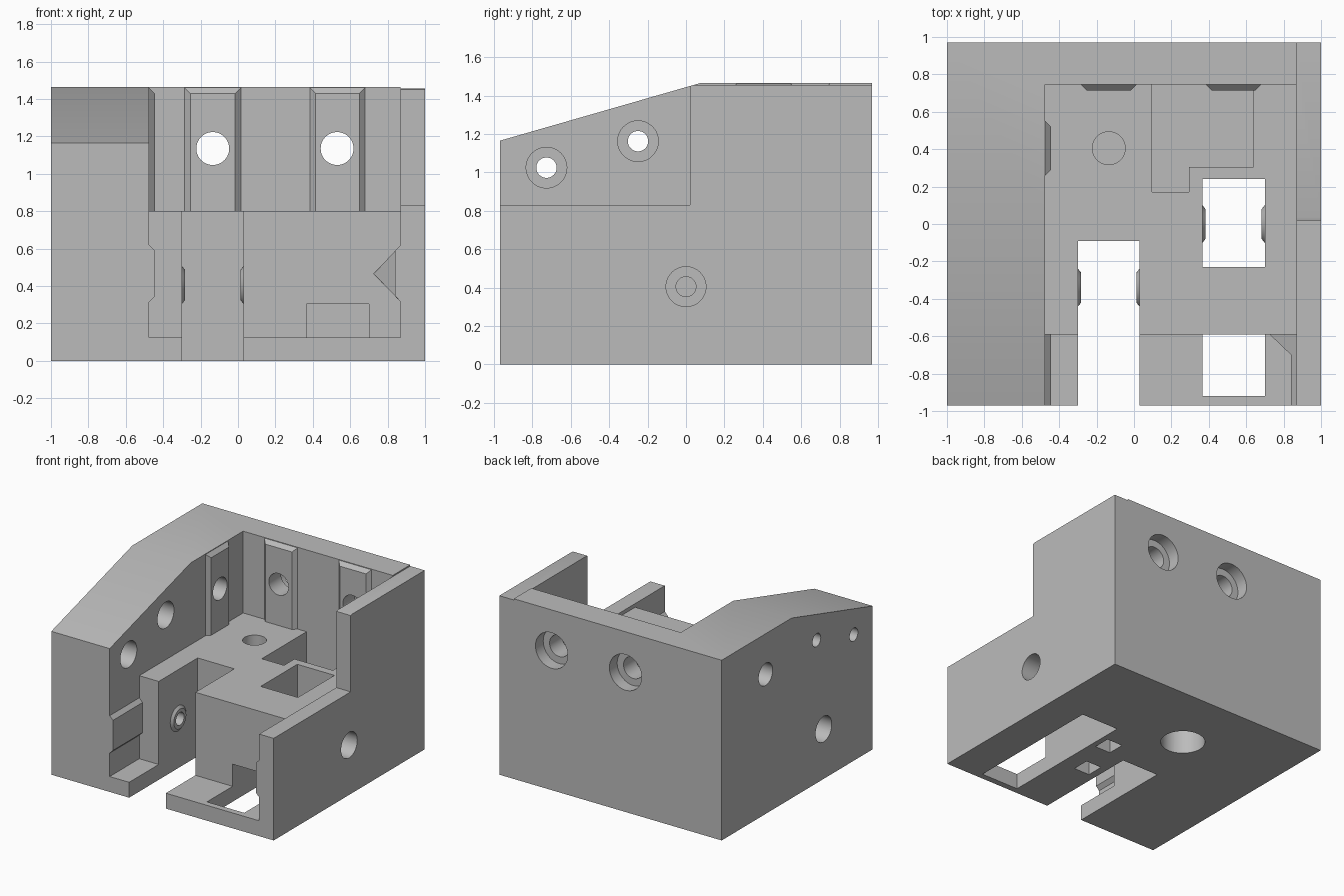
import bpy, bmesh
from math import pi, radians
from mathutils import Matrix, Vector

if "Cube" in bpy.data.objects:
    bpy.data.objects.remove(bpy.data.objects["Cube"], do_unlink=True)

grey = bpy.data.materials.new("plain_grey")
grey.use_nodes = True
grey.diffuse_color = (0.5, 0.5, 0.5, 1)
grey.node_tree.nodes["Principled BSDF"].inputs["Base Color"].default_value = (0.5, 0.5, 0.5, 1)


def make(name, bm):
    bmesh.ops.recalc_face_normals(bm, faces=bm.faces)
    mesh = bpy.data.meshes.new(name)
    bm.to_mesh(mesh)
    bm.free()
    obj = bpy.data.objects.new(name, mesh)
    bpy.context.collection.objects.link(obj)
    mesh.materials.append(grey)
    return obj


def box(x0, x1, y0, y1, z0, z1, name="cutter"):
    bm = bmesh.new()
    size = Matrix.Diagonal((x1 - x0, y1 - y0, z1 - z0, 1))
    mid = Matrix.Translation(((x0 + x1) / 2, (y0 + y1) / 2, (z0 + z1) / 2))
    bmesh.ops.create_cube(bm, size=1, matrix=mid @ size)
    return make(name, bm)


def prism(points, push, name="cutter"):
    """Extrude a flat 3D polygon along a vector."""
    bm = bmesh.new()
    face = bm.faces.new([bm.verts.new(p) for p in points])
    new = bmesh.ops.extrude_face_region(bm, geom=[face], use_keep_orig=True)["geom"]
    bmesh.ops.translate(bm, vec=push, verts=[v for v in new if isinstance(v, bmesh.types.BMVert)])
    return make(name, bm)


def hull(points, name="pad"):
    bm = bmesh.new()
    for p in points:
        bm.verts.new(p)
    bmesh.ops.convex_hull(bm, input=bm.verts)
    return make(name, bm)


TURN = {"x": Matrix.Rotation(pi / 2, 4, "Y"), "y": Matrix.Rotation(-pi / 2, 4, "X"), "z": Matrix()}


def rod(axis, centre, a, b, r1, r2=None, name="cutter"):
    """Cylinder or cone along an axis from a to b."""
    pos = Vector(centre)
    setattr(pos, axis, (a + b) / 2)
    bm = bmesh.new()
    bmesh.ops.create_cone(bm, cap_ends=True, segments=48, radius1=r1, radius2=r2 or r1,
                          depth=b - a, matrix=Matrix.Translation(pos) @ TURN[axis])
    return make(name, bm)


body = box(-1, 1, -0.97, 0.97, 0, 1.465, "bracket_body")


def combine(other, operation="DIFFERENCE"):
    mod = body.modifiers.new("combine", "BOOLEAN")
    mod.operation = operation
    mod.solver = "EXACT"
    mod.object = other
    bpy.context.view_layer.objects.active = body
    bpy.ops.object.modifier_apply(modifier=mod.name)
    bpy.data.objects.remove(other, do_unlink=True)


# Outer shape: right wall top, sloping front, lowered right wall
combine(box(0.87, 1.2, -1.2, 1.2, 1.455, 2))
combine(prism([(-1.2, -1.1, 1.128), (-1.2, 0.2, 1.502), (-1.2, 0.2, 2), (-1.2, -1.1, 2)], (2.4, 0, 0)))
combine(box(0.8, 1.2, -1.2, 0.02, 0.83, 2))

# Main cavity above the inner block
combine(box(-0.475, 0.87, -1.2, 0.745, 0.8, 2))

# Front pocket with ribs left standing on both side walls
pocket = [(-0.475, 0.125), (-0.475, 0.315), (-0.445, 0.345), (-0.445, 0.59), (-0.475, 0.62),
          (-0.475, 0.9), (0.87, 0.9), (0.87, 0.62), (0.84, 0.588), (0.84, 0.347),
          (0.87, 0.315), (0.87, 0.125)]
combine(prism([(x, -1.2, z) for x, z in pocket], (0, 0.61, 0)))

# Slot, window, underside channel, stepped recess
combine(box(-0.3, 0.03, -1.2, -0.09, -0.2, 1))
combine(box(0.365, 0.7, -0.23, 0.24, -0.2, 1))
combine(box(0.365, 0.7, -0.92, 0.24, -0.2, 0.305))
recess = [(0.095, 0.745), (0.095, 0.17), (0.295, 0.17), (0.295, 0.305), (0.64, 0.305), (0.64, 0.745)]
combine(prism([(x, y, 0.4) for x, y in recess], (0, 0, 0.5)))


# Chamfered pads on the back wall and left wall
def pad(u0, u1, place):
    rings = [(-0.03, 0, 1.46), (0, 0, 1.46), (0.03, 0.03, 1.43)]
    combine(hull([place(u, d, z) for d, inset, top in rings
                  for u in (u0 + inset, u1 - inset) for z in (0.78, top)]), "UNION")


pad(-0.285, 0.015, lambda u, d, z: (u, 0.745 - d, z))
pad(0.385, 0.68, lambda u, d, z: (u, 0.745 - d, z))
pad(0.26, 0.55, lambda u, d, z: (-0.475 + d, u, z))

# Corner wedge in the front pocket
wedge = [(0.725, y, 0.465) for y in (-0.59, -0.57)]
wedge += [(0.84, -0.7, z) for z in (0.347, 0.588)]
wedge += [(x, y, z) for x in (0.87, 0.89) for y in (-0.7, -0.57) for z in (0.315, 0.62)]
combine(hull(wedge, "wedge"), "UNION")

# Conical bosses facing each other across the slot and window
for x0, x1, y in ((-0.3, 0.03, -0.34), (0.365, 0.7, 0)):
    combine(rod("x", (0, y, 0.405), x0 - 0.01, x0 + 0.017, 0.115, 0.08, "boss"), "UNION")
    combine(rod("x", (0, y, 0.405), x1 - 0.017, x1 + 0.01, 0.08, 0.115, "boss"), "UNION")

# Axle holes with head bores and nut pockets
combine(rod("x", (0, 0, 0.405), 0.2, 1.1, 0.052))
combine(rod("x", (0, 0, 0.405), 0.82, 1.2, 0.104))
combine(rod("x", (0, -0.34, 0.405), -1.1, 0.2, 0.052))
combine(rod("x", (0, -0.34, 0.405), -1.2, -0.5, 0.104))
for x, y in ((0.25, 0.005), (0.16, -0.345)):
    combine(box(x - 0.07, x + 0.07, y - 0.07, y + 0.07, -0.1, 0.5))

# Left wall holes, two bored from inside
combine(rod("x", (0, 0.405, 1.135), -1.2, -0.3, 0.09))
for y, z in ((-0.25, 1.163), (-0.727, 1.025)):
    combine(rod("x", (0, y, z), -1.2, -0.3, 0.053))
    combine(rod("x", (0, y, z), -0.8, -0.25, 0.106))

# Counterbored back wall holes
for x in (-0.135, 0.53):
    combine(rod("y", (x, 0, 1.135), 0.6, 1.1, 0.088))
    combine(rod("y", (x, 0, 1.135), 0.87, 1.2, 0.145))

# Vertical hole with bore from below, closed by a thin web
combine(rod("z", (-0.135, 0.405, 0), 0.47, 1, 0.088))
combine(rod("z", (-0.135, 0.405, 0), -0.1, 0.45, 0.165))

bpy.ops.object.select_all(action="DESELECT")
body.select_set(True)
bpy.context.view_layer.objects.active = body
bpy.ops.object.shade_smooth_by_angle(angle=radians(30))
